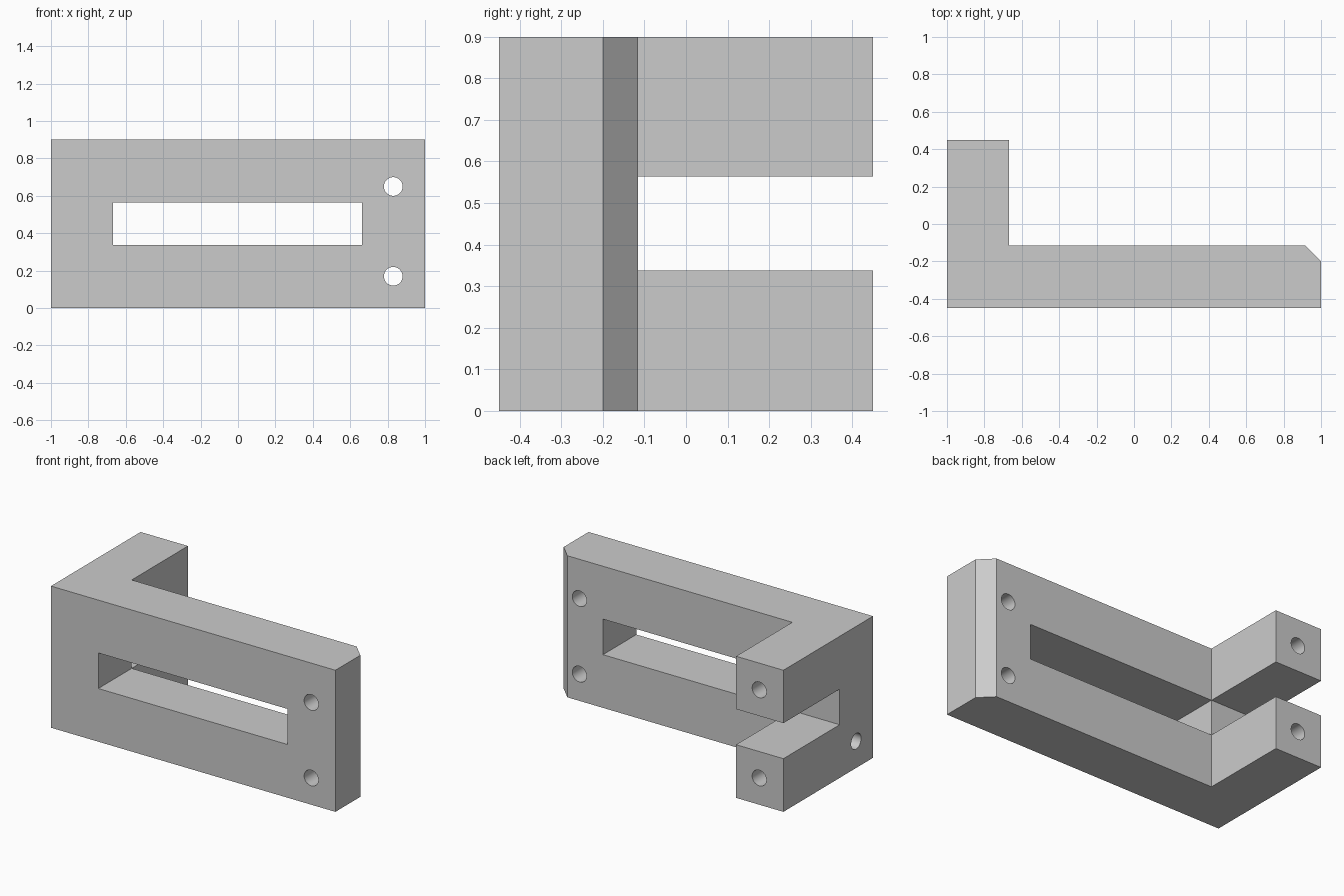
import bpy
import bmesh
import math
from mathutils import Matrix, Vector

if "Cube" in bpy.data.objects:
    bpy.data.objects.remove(bpy.data.objects["Cube"])

HEIGHT = 0.9
HALF_DEPTH = 0.45
ARM_X = -0.667       # inner face of the arm
PLATE_Y = -0.115     # back face of the plate
SLOT_Z = (0.338, 0.564)
HOLE_RADIUS = 0.05

grey = bpy.data.materials.new("plain grey")
grey.use_nodes = True
colour = (0.6, 0.6, 0.6, 1)
grey.diffuse_color = colour
grey.node_tree.nodes["Principled BSDF"].inputs["Base Color"].default_value = colour


def make_object(name, bm):
    bmesh.ops.recalc_face_normals(bm, faces=bm.faces)
    mesh = bpy.data.meshes.new(name)
    bm.to_mesh(mesh)
    bm.free()
    mesh.materials.append(grey)
    obj = bpy.data.objects.new(name, mesh)
    bpy.context.collection.objects.link(obj)
    return obj


def extruded_profile(name, points, height):
    bm = bmesh.new()
    face = bm.faces.new([bm.verts.new((x, y, 0)) for x, y in points])
    top = bmesh.ops.extrude_face_region(bm, geom=[face])["geom"]
    moved = [g for g in top if isinstance(g, bmesh.types.BMVert)]
    bmesh.ops.translate(bm, verts=moved, vec=(0, 0, height))
    return make_object(name, bm)


def box(name, low, high):
    low, high = Vector(low), Vector(high)
    bm = bmesh.new()
    matrix = Matrix.Translation((low + high) / 2) @ Matrix.Diagonal((*(high - low), 1))
    bmesh.ops.create_cube(bm, size=1, matrix=matrix)
    return make_object(name, bm)


def drill(name, start, end):
    start, end = Vector(start), Vector(end)
    axis = end - start
    turn = axis.to_track_quat('Z', 'Y').to_matrix().to_4x4()
    bm = bmesh.new()
    bmesh.ops.create_cone(bm, cap_ends=True, segments=32, radius1=HOLE_RADIUS,
                          radius2=HOLE_RADIUS, depth=axis.length,
                          matrix=Matrix.Translation((start + end) / 2) @ turn)
    return make_object(name, bm)


# L-shaped body with a chamfered outer edge
bracket = extruded_profile("bracket", [
    (-1, -HALF_DEPTH), (1, -HALF_DEPTH), (1, -0.2), (0.915, PLATE_Y),
    (ARM_X, PLATE_Y), (ARM_X, HALF_DEPTH), (-1, HALF_DEPTH)], HEIGHT)

# Long slot in the plate, and the gap that forks the arm
cutters = [
    box("plate_slot", (ARM_X, -0.6, SLOT_Z[0]), (0.664, 0, SLOT_Z[1])),
    box("arm_gap", (-1.2, PLATE_Y, SLOT_Z[0]), (-0.5, 0.6, SLOT_Z[1])),
]
# Through holes in the plate
for z in (0.17, 0.65):
    cutters.append(drill("plate_hole", (0.83, -0.6, z), (0.83, 0.1, z)))
# Blind holes in the fork ends
for z in (0.17, 0.73):
    cutters.append(drill("fork_hole", (-0.83, 0.6, z), (-0.83, 0, z)))
# Blind hole in the outer side
cutters.append(drill("side_hole", (-1.2, -0.28, 0.17), (-0.667, -0.28, 0.17)))

bpy.context.view_layer.objects.active = bracket
bracket.select_set(True)
for cutter in cutters:
    cutter.hide_render = True
    cut = bracket.modifiers.new(cutter.name, 'BOOLEAN')
    cut.operation = 'DIFFERENCE'
    cut.solver = 'EXACT'
    cut.object = cutter
    bpy.ops.object.modifier_apply(modifier=cut.name)
    bpy.data.objects.remove(cutter)

bpy.ops.object.shade_smooth_by_angle(angle=math.radians(30))
